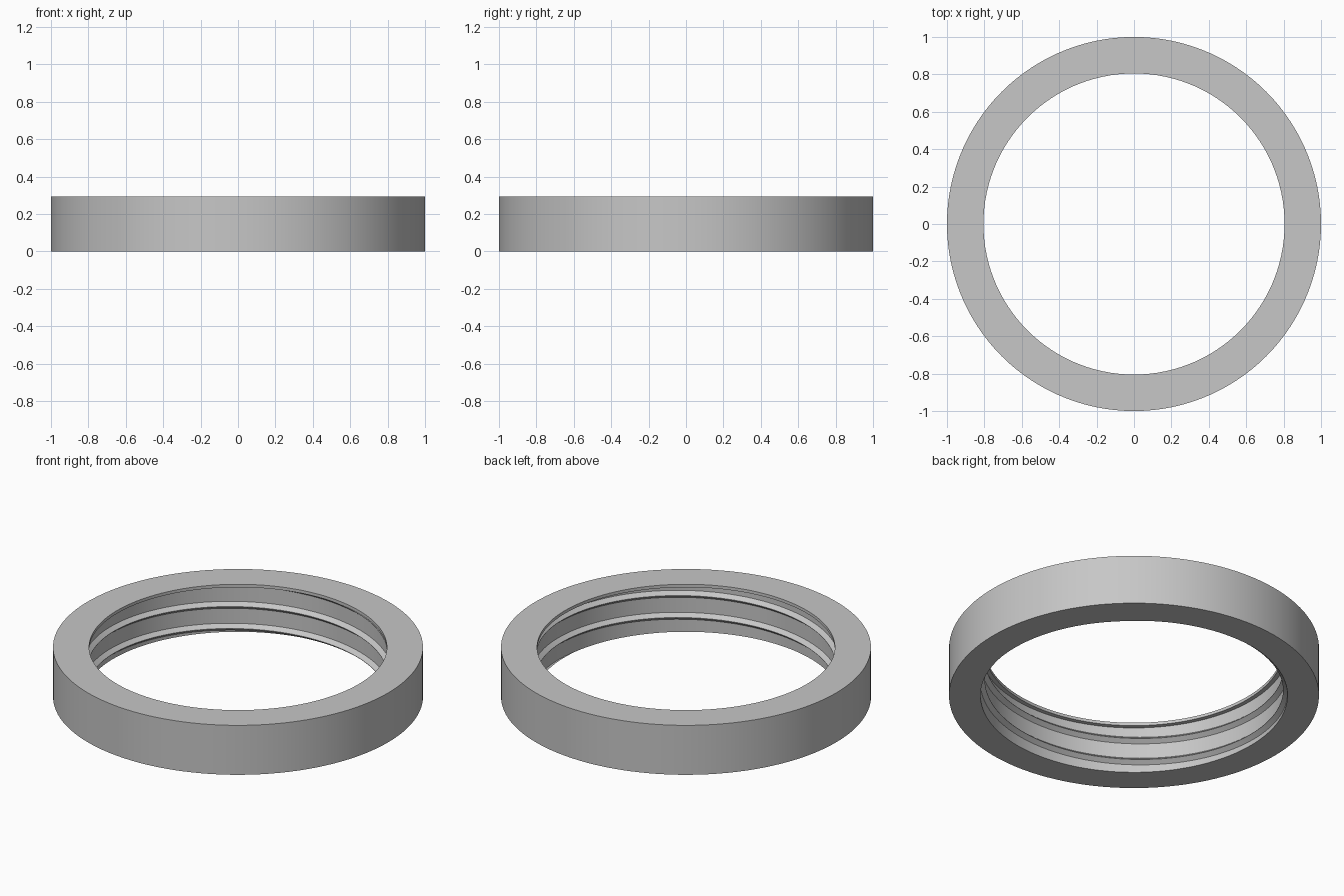
import bpy, bmesh, math

OUTER, BORE, CREST = 1.0, 0.83, 0.805
HEIGHT, LIP = 0.295, 0.018
PITCH, FLANK = 0.131, 0.024
SEGMENTS = 120

cube = bpy.data.objects.get("Cube")
if cube:
    bpy.data.objects.remove(cube, do_unlink=True)

grey = bpy.data.materials.new("plain grey")
grey.use_nodes = True
colour = (0.57, 0.57, 0.57, 1)
grey.diffuse_color = colour
grey.node_tree.nodes["Principled BSDF"].inputs["Base Color"].default_value = colour


def sweep(bm, section, steps, place, closed):
    """Sweep a closed (radius, height) section around the axis."""
    rows = []
    for i in range(steps):
        angle, lift = place(i)
        rows.append([bm.verts.new((r * math.cos(angle), r * math.sin(angle), z + lift))
                     for r, z in section])
    n = len(section)
    for i in range(steps if closed else steps - 1):
        a, b = rows[i], rows[(i + 1) % steps]
        for j in range(n):
            k = (j + 1) % n
            bm.faces.new((a[j], b[j], b[k], a[k]))
    if not closed:
        bm.faces.new(rows[0])
        bm.faces.new(rows[-1])


def finish(bm, name):
    bmesh.ops.recalc_face_normals(bm, faces=bm.faces[:])
    mesh = bpy.data.meshes.new(name)
    bm.to_mesh(mesh)
    bm.free()
    mesh.materials.append(grey)
    obj = bpy.data.objects.new(name, mesh)
    bpy.context.collection.objects.link(obj)
    bpy.ops.object.select_all(action="DESELECT")
    obj.select_set(True)
    bpy.context.view_layer.objects.active = obj
    bpy.ops.object.shade_smooth_by_angle(angle=math.radians(25))


# Ring wall with a narrow lip around the top of the bore
bm = bmesh.new()
body = [(OUTER, 0), (OUTER, HEIGHT), (CREST, HEIGHT),
        (CREST, HEIGHT - LIP), (BORE, HEIGHT - LIP), (BORE, 0)]
sweep(bm, body, SEGMENTS, lambda i: (math.tau * i / SEGMENTS, 0), True)
finish(bm, "ring_body")

# Right-handed internal thread, trimmed at the base and under the lip
bm = bmesh.new()
ridge = [(BORE + 0.004, -FLANK), (CREST + 0.001, -0.001),
         (CREST + 0.001, 0.001), (BORE + 0.004, FLANK)]
start = math.radians(135) - math.tau


def helix(i):
    turn = i / SEGMENTS
    return start + math.tau * turn, 0.033 + PITCH * (turn - 1)


sweep(bm, ridge, int(SEGMENTS * 3.2), helix, False)
bmesh.ops.recalc_face_normals(bm, faces=bm.faces[:])
for height, direction in ((0.0005, -1), (HEIGHT - LIP + 0.002, 1)):
    geometry = bm.verts[:] + bm.edges[:] + bm.faces[:]
    cut = bmesh.ops.bisect_plane(bm, geom=geometry, plane_co=(0, 0, height),
                                 plane_no=(0, 0, direction), clear_outer=True)
    rim = [e for e in cut["geom_cut"] if isinstance(e, bmesh.types.BMEdge)]
    bmesh.ops.holes_fill(bm, edges=rim, sides=0)
finish(bm, "inner_thread")
